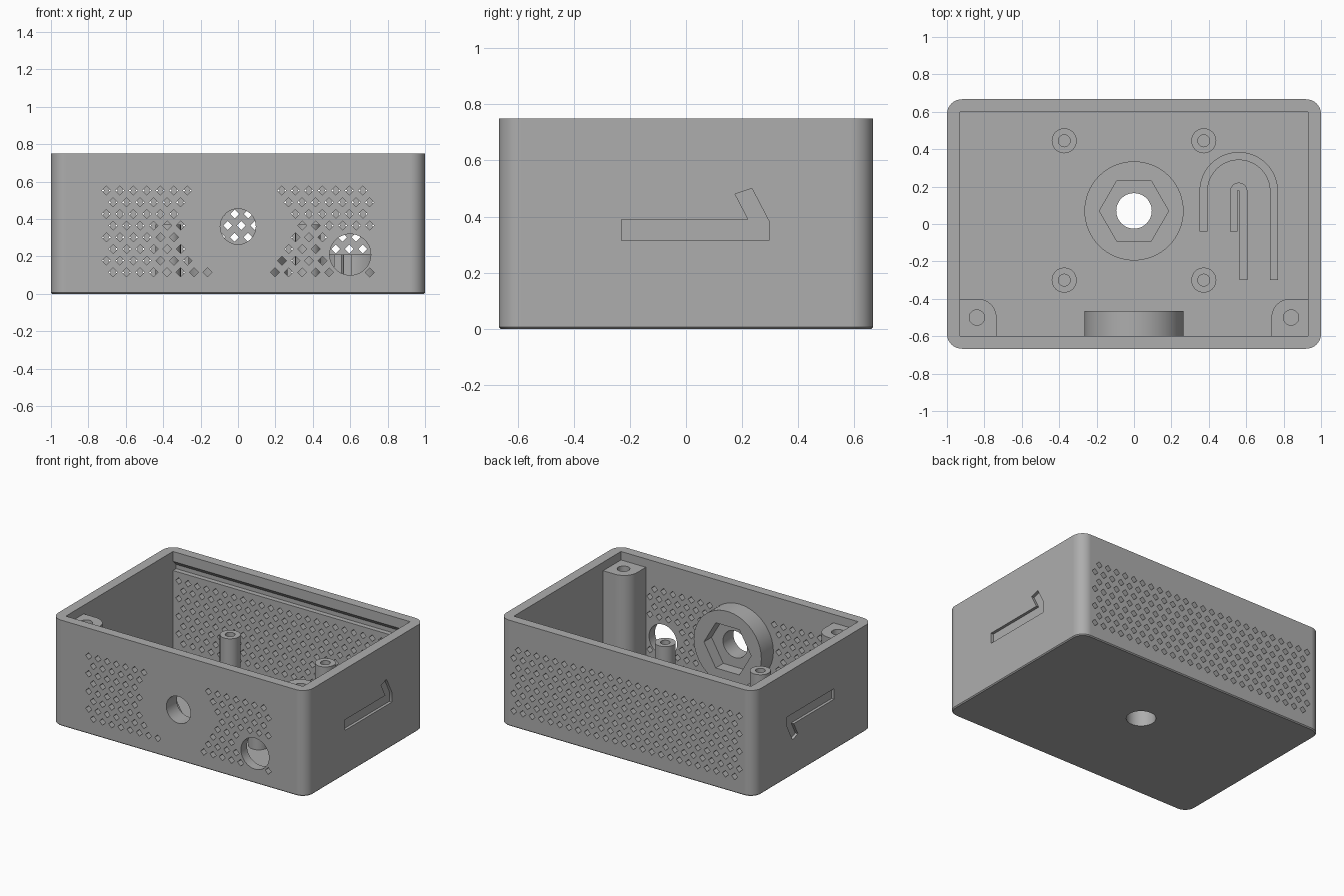
import bpy, bmesh
from math import sin, cos, pi, hypot

cube = bpy.data.objects.get("Cube")
if cube:
    bpy.data.objects.remove(cube, do_unlink=True)

grey = bpy.data.materials.new("mid_grey")
grey.use_nodes = True
grey.diffuse_color = (0.42, 0.42, 0.42, 1)
grey.node_tree.nodes["Principled BSDF"].inputs["Base Color"].default_value = (0.42, 0.42, 0.42, 1)


# --- helpers -------------------------------------------------------------
def arc(cx, cy, r, start, end, n):
    return [(cx + r * cos(start + (end - start) * i / n),
             cy + r * sin(start + (end - start) * i / n)) for i in range(n + 1)]


def circle(cx, cy, r, n=48):
    return arc(cx, cy, r, 0, 2 * pi, n)[:-1]


def rect(x0, y0, x1, y1):
    return [(x0, y0), (x1, y0), (x1, y1), (x0, y1)]


def prism(name, outlines, axis, lo, hi, chamfer=0):
    """Extrude flat outlines along one axis; the other two axes stay in order."""
    place = {"x": lambda a, b, h: (h, a, b),
             "y": lambda a, b, h: (a, h, b),
             "z": lambda a, b, h: (a, b, h)}[axis]
    bm = bmesh.new()
    for pts in outlines:
        low = [bm.verts.new(place(a, b, lo)) for a, b in pts]
        high = [bm.verts.new(place(a, b, hi)) for a, b in pts]
        base = bm.faces.new(low)
        bm.faces.new(high)
        for i in range(len(pts)):
            j = (i + 1) % len(pts)
            bm.faces.new((low[i], low[j], high[j], high[i]))
    bmesh.ops.recalc_face_normals(bm, faces=bm.faces)
    if chamfer:
        bmesh.ops.bevel(bm, geom=list(base.edges), offset=chamfer, segments=1, affect="EDGES")
    mesh = bpy.data.meshes.new(name)
    bm.to_mesh(mesh)
    bm.free()
    mesh.materials.append(grey)
    obj = bpy.data.objects.new(name, mesh)
    bpy.context.collection.objects.link(obj)
    return obj


def finish(obj, cutters=()):
    """Cut the part, bake the result and shade it smooth with sharp edges."""
    for cutter in cutters:
        mod = obj.modifiers.new("cut", "BOOLEAN")
        mod.operation, mod.solver, mod.object = "DIFFERENCE", "EXACT", cutter
    bpy.context.view_layer.update()
    baked = bpy.data.meshes.new_from_object(obj.evaluated_get(bpy.context.evaluated_depsgraph_get()))
    obj.modifiers.clear()
    obj.data = baked
    for cutter in cutters:
        bpy.data.objects.remove(cutter, do_unlink=True)
    bpy.ops.object.select_all(action="DESELECT")
    obj.select_set(True)
    bpy.context.view_layer.objects.active = obj
    bpy.ops.object.shade_smooth_by_angle(angle=0.5)
    weighted = obj.modifiers.new("even_normals", "WEIGHTED_NORMAL")
    weighted.keep_sharp = True


# --- main dimensions -----------------------------------------------------
HALF_X, HALF_Y, HEIGHT, ROUND = 1.0, 0.667, 0.75, 0.08
IN_X, IN_Y, FLOOR = 0.93, 0.6, 0.067
JACK_Z, JACK_Y, BOLT = 0.36, 0.07, 0.095
PORT_X, PORT_Z, PORT_R = 0.6, 0.21, 0.11

# --- vent pattern: staggered diamonds ------------------------------------
PITCH, ROW, SIZE = 0.0722, 0.0625, 0.024


def diamonds(columns, keep=lambda x, z: True):
    out = []
    for row in range(8):
        z = 0.115 + ROW * row
        shift = PITCH / 4 * (1 if row % 2 == 0 else -1)
        for c in range(columns):
            x = (c - (columns - 1) / 2) * PITCH + shift
            if keep(x, z):
                out.append(circle(x, z, SIZE, 4))
    return out


def clear_of_ports(x, z):
    return hypot(x, z - JACK_Z) > 0.288 and hypot(x - PORT_X, z - PORT_Z) > 0.137


# --- case shell ----------------------------------------------------------
outline = []
for i, (sx, sy) in enumerate([(1, 1), (-1, 1), (-1, -1), (1, -1)]):
    outline += arc(sx * (HALF_X - ROUND), sy * (HALF_Y - ROUND), ROUND,
                   i * pi / 2, (i + 1) * pi / 2, 10)
shell = prism("case_shell", [outline], "z", 0, HEIGHT, chamfer=0.007)

hook = [(-0.23, 0.315), (0.295, 0.315), (0.295, 0.385), (0.235, 0.5),
        (0.175, 0.48), (0.222, 0.39), (-0.23, 0.39)]
hook_turned = [(y, HEIGHT - z) for y, z in hook]
groove = [(0.57, 0.615), (0.635, 0.615), (0.635, 0.645), (0.57, 0.71)]
front_holes = diamonds(20, clear_of_ports)
front_holes += [circle(0, JACK_Z, BOLT), circle(PORT_X, PORT_Z, PORT_R)]

finish(shell, [
    prism("cut_cavity", [rect(-IN_X, -IN_Y, IN_X, IN_Y)], "z", FLOOR, 1),
    prism("cut_front_holes", front_holes, "y", -0.8, -0.5),
    prism("cut_back_vents", diamonds(25), "y", 0.5, 0.8),
    prism("cut_floor_hole", [circle(0, JACK_Y, BOLT)], "z", -0.1, 0.2),
    prism("cut_lid_groove", [groove], "x", -IN_X, IN_X),
    prism("cut_hook_plus_x", [hook], "x", 0.98, 1.1),
    prism("cut_hook_minus_x", [hook_turned], "x", -1.1, -0.98),
])

# --- nut bosses on floor and front wall ----------------------------------
BOSS_R, HEX_R = 0.265, 0.185
floor_boss = prism("floor_nut_boss", [circle(0, JACK_Y, BOSS_R, 64)], "z", FLOOR - 0.01, 0.21)
finish(floor_boss, [
    prism("cut_bolt", [circle(0, JACK_Y, BOLT)], "z", -0.1, 0.4),
    prism("cut_nut", [circle(0, JACK_Y, HEX_R, 6)], "z", 0.125, 0.4)])

front_boss = prism("front_nut_boss", [circle(0, JACK_Z, BOSS_R, 64)], "y", -IN_Y - 0.01, -0.465)
finish(front_boss, [
    prism("cut_bolt", [circle(0, JACK_Z, BOLT)], "y", -0.8, -0.3),
    prism("cut_nut", [circle(0, JACK_Z, HEX_R, 6)], "y", -0.55, -0.3)])

# --- board standoffs and lid screw posts ---------------------------------
for side, s in (("left", 1), ("right", -1)):
    for place, y in (("back", 0.445), ("front", -0.3)):
        peg = prism(f"standoff_{place}_{side}", [circle(s * 0.373, y, 0.067, 32)],
                    "z", FLOOR - 0.01, 0.37)
        finish(peg, [prism("cut_screw", [circle(s * 0.373, y, 0.032, 24)], "z", 0.15, 0.5)])

    corner = arc(0.735 + 0.1, -0.5, 0.1, pi / 2, pi, 10)
    post_outline = [(0.95, -0.4)] + corner + [(0.735, -0.62), (0.95, -0.62)]
    post = prism(f"lid_post_{side}", [[(s * x, y) for x, y in post_outline]],
                 "z", FLOOR - 0.01, 0.69)
    finish(post, [prism("cut_screw", [circle(s * 0.84, -0.5, 0.041, 24)], "z", 0.3, 0.9)])

# --- cable clamp: two nested arched walls --------------------------------
CLAMP_X, CLAMP_Y, SHORT, LONG = 0.56, 0.175, -0.04, -0.3


def arch(name, outer, inner, inner_x):
    pts = [(CLAMP_X + outer, LONG)] + arc(CLAMP_X, CLAMP_Y, outer, 0, pi, 24)
    pts += [(CLAMP_X - outer, SHORT), (inner_x - inner, SHORT)]
    pts += arc(inner_x, CLAMP_Y, inner, pi, 0, 24) + [(inner_x + inner, LONG)]
    finish(prism(name, [pts], "z", FLOOR - 0.01, 0.21))


arch("cable_clamp_outer", 0.21, 0.167, CLAMP_X)
arch("cable_clamp_inner", 0.046, 0.005, CLAMP_X - 0.002)
